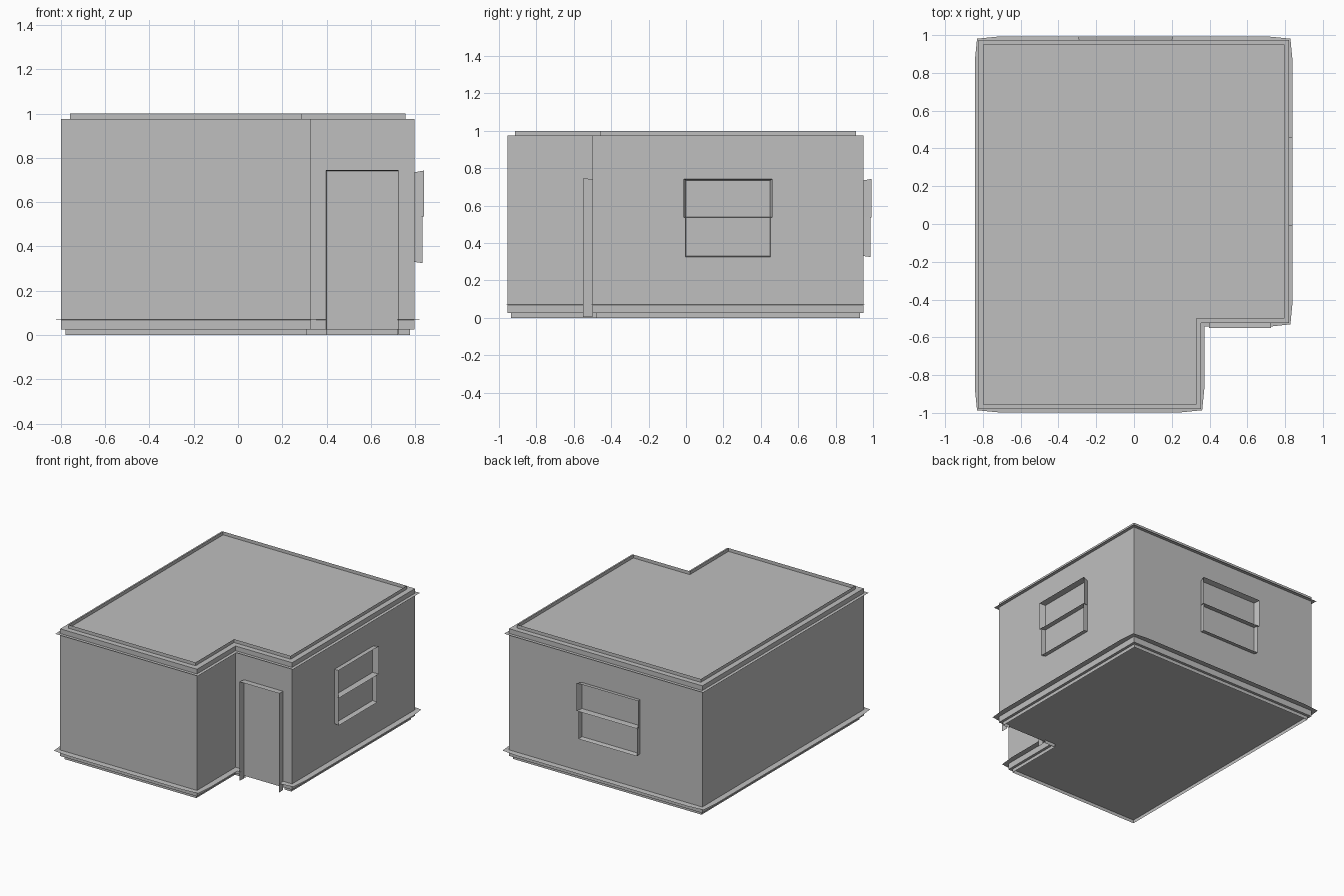
import bpy, bmesh

if "Cube" in bpy.data.objects:
    bpy.data.objects.remove(bpy.data.objects["Cube"])

grey = bpy.data.materials.new("plain grey")
grey.diffuse_color = (0.52, 0.52, 0.52, 1)
grey.use_nodes = True
grey.node_tree.nodes["Principled BSDF"].inputs["Base Color"].default_value = grey.diffuse_color


def make(name, build):
    bm = bmesh.new()
    build(bm)
    mesh = bpy.data.meshes.new(name)
    bm.to_mesh(mesh)
    bm.free()
    mesh.materials.append(grey)
    obj = bpy.data.objects.new(name, mesh)
    bpy.context.collection.objects.link(obj)
    return obj


def plan(d=0.0):
    """L-shaped floor plan, counter-clockwise, grown outward by d."""
    l, r, f, b = -0.80 - d, 0.797 + d, -0.955 - d, 0.95 + d
    nx, ny = 0.33 + d, -0.50 - d
    return [(l, f), (nx, f), (nx, ny), (r, ny), (r, b), (l, b)]


def at(points, z):
    return [(x, y, z) for x, y in points]


def strip(name, low, high, closed=True):
    """Thin sheet joining two matching paths."""
    def build(bm):
        a = [bm.verts.new(p) for p in low]
        b = [bm.verts.new(p) for p in high]
        n = len(a)
        for i in range(n if closed else n - 1):
            j = (i + 1) % n
            bm.faces.new((a[i], a[j], b[j], b[i]))
    return make(name, build)


def from_door(points, y):
    """Open path round the house, from the right door jamb to the left one."""
    return [(0.72, y)] + points[3:] + points[:3] + [(0.40, y)]


# House body with flat roof and floor
def body(bm):
    low = [bm.verts.new(p) for p in at(plan(), 0.025)]
    high = [bm.verts.new(p) for p in at(plan(), 0.975)]
    for i in range(6):
        j = (i + 1) % 6
        bm.faces.new((low[i], low[j], high[j], high[i]))
    bm.faces.new(high)
    bm.faces.new(low[::-1])


make("house_walls", body)

# Upright roof rim and foundation rim
strip("roof_rim", at(plan(-0.04), 0.975), at(plan(-0.04), 1.0))
strip("foundation_rim", at(from_door(plan(-0.02), -0.48), 0.0),
      at(from_door(plan(-0.02), -0.48), 0.025), closed=False)

# Eaves ledge
strip("eaves_ledge", at(plan(0.024), 0.94), at(plan(), 0.94))


# Ground ledge, its edges bowing out slightly between corners, open at the door
def bowed(d, bow):
    l, r, f, b = -0.80 - d, 0.797 + d, -0.955 - d, 0.95 + d
    nx, ny = 0.33 + d, -0.50 - d
    return [(0.72, ny - bow), (r, ny), (r + bow, ny + 0.09 + d), (r + bow, b - 0.09 - d),
            (r, b), (r - 0.09 - d, b + bow), (l + 0.09 + d, b + bow),
            (l, b), (l - bow, b - 0.09 - d), (l - bow, f + 0.09 + d),
            (l, f), (l + 0.09 + d, f - bow), (nx - 0.09 - d, f - bow),
            (nx, f), (nx + bow, f + 0.09 + d), (nx + bow, ny - bow), (0.40, ny - bow)]


strip("ground_ledge", at(bowed(0.031, 0.012), 0.068), at(bowed(0, 0), 0.07), closed=False)


# Door surround standing out from the wall
def door_path(y, d=0.0):
    return [(0.40 - d, y, 0.005), (0.40 - d, y, 0.742 + d),
            (0.722 + d, y, 0.742 + d), (0.722 + d, y, 0.005)]


strip("door_surround", door_path(-0.50), door_path(-0.55, 0.003), closed=False)


# Sash windows: thin frames around two panes, the upper one slightly flared
def window(name, place):
    def frame(u0, u1, v0, v1, depth):
        return [place(u, v, depth) for u, v in ((u0, v0), (u1, v0), (u1, v1), (u0, v1))]
    strip(name + "_lower_frame", frame(-0.225, 0.225, 0.33, 0.54, 0),
          frame(-0.228, 0.228, 0.325, 0.54, 0.036))
    strip(name + "_upper_frame", frame(-0.225, 0.225, 0.54, 0.735, 0),
          frame(-0.238, 0.238, 0.535, 0.743, 0.043))


window("side_window", lambda u, v, d: (0.797 + d, 0.225 + u, v))
window("back_window", lambda u, v, d: (-0.045 - u * 1.06, 0.95 + d, v))
